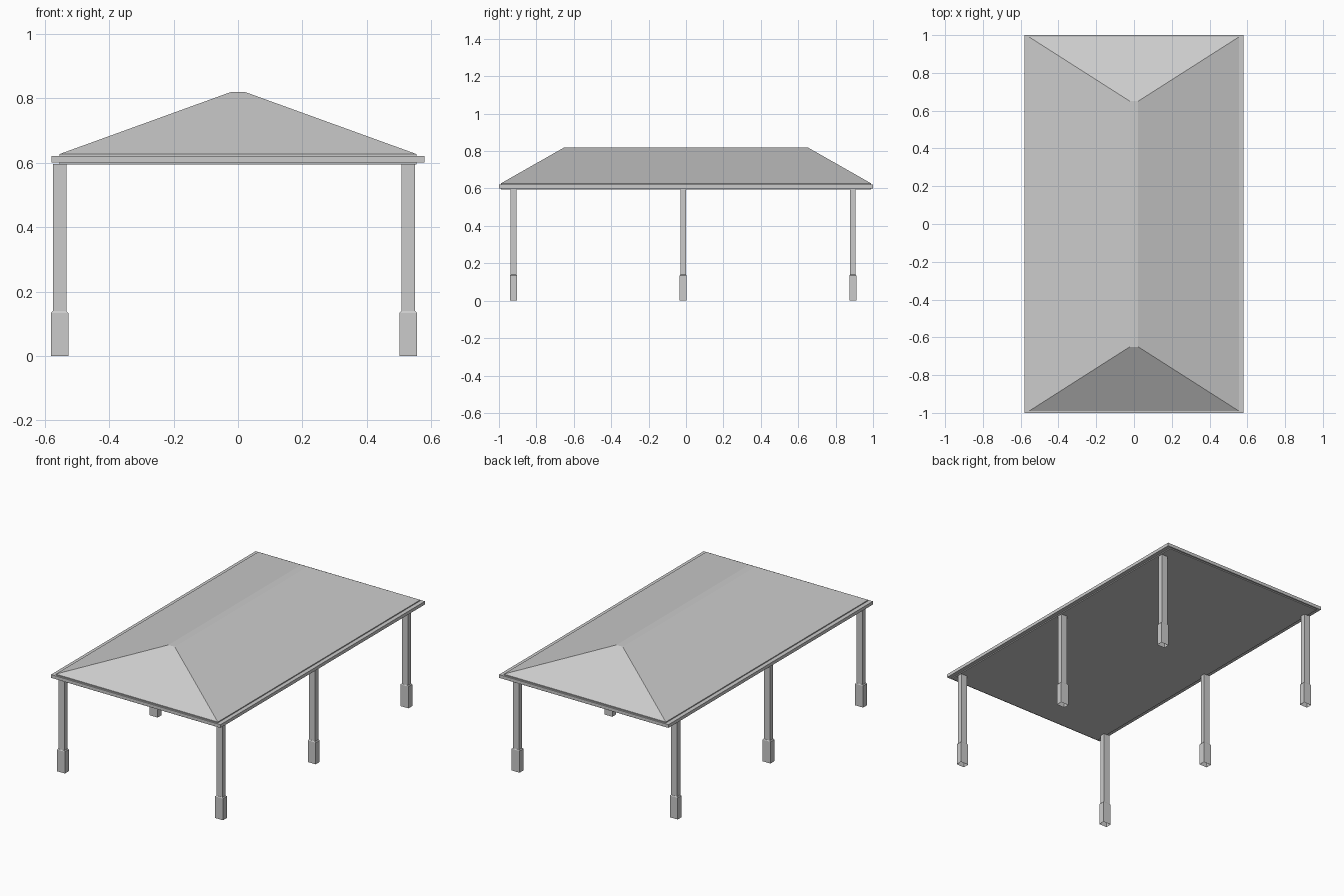
import bpy
import bmesh

cube = bpy.data.objects.get("Cube")
if cube:
    bpy.data.objects.remove(cube, do_unlink=True)

grey = bpy.data.materials.new("light grey")
grey.use_nodes = True
COLOR = (0.6, 0.6, 0.6, 1)
grey.diffuse_color = COLOR
grey.node_tree.nodes["Principled BSDF"].inputs["Base Color"].default_value = COLOR


def finish(name, bm):
    bmesh.ops.recalc_face_normals(bm, faces=bm.faces)
    mesh = bpy.data.meshes.new(name)
    bm.to_mesh(mesh)
    bm.free()
    mesh.materials.append(grey)
    obj = bpy.data.objects.new(name, mesh)
    bpy.context.collection.objects.link(obj)
    return obj


def loft(name, levels, x=0, y=0, hollow=0):
    """Stack rectangles given as (half x, half y, z); hollow recesses the bottom."""
    bm = bmesh.new()
    rings = []
    for hx, hy, z in levels:
        corners = ((-hx, -hy), (hx, -hy), (hx, hy), (-hx, hy))
        rings.append([bm.verts.new((x + cx, y + cy, z)) for cx, cy in corners])
    bottom = bm.faces.new(rings[0])
    bm.faces.new(rings[-1])
    for low, high in zip(rings, rings[1:]):
        for i in range(4):
            j = (i + 1) % 4
            bm.faces.new((low[i], low[j], high[j], high[i]))
    bmesh.ops.recalc_face_normals(bm, faces=bm.faces)
    if hollow:
        bmesh.ops.inset_region(bm, faces=[bottom], thickness=hollow)
        for v in bottom.verts:
            v.co.z += 0.12
    return finish(name, bm)


# Hipped roof with a narrow flat ridge, and the eaves around it
loft("hipped_roof", [(0.555, 0.99, 0.62), (0.555, 0.99, 0.627), (0.022, 0.65, 0.82)])
loft("eaves_fascia", [(0.58, 1.0, 0.601), (0.58, 1.0, 0.621)])
loft("ceiling", [(0.555, 0.99, 0.595), (0.555, 0.99, 0.603)])

# Two rows of three posts on hollow plinths
for side, x in (("right", -0.554), ("left", 0.529)):
    for place, y in (("front", -0.922), ("middle", -0.015), ("back", 0.892)):
        loft(f"{place}_{side}_post", [(0.021, 0.015, 0.13), (0.021, 0.015, 0.597)], x, y)
        loft(f"{place}_{side}_plinth",
             [(0.027, 0.019, 0), (0.027, 0.019, 0.134), (0.022, 0.016, 0.139)],
             x, y, hollow=0.008)
